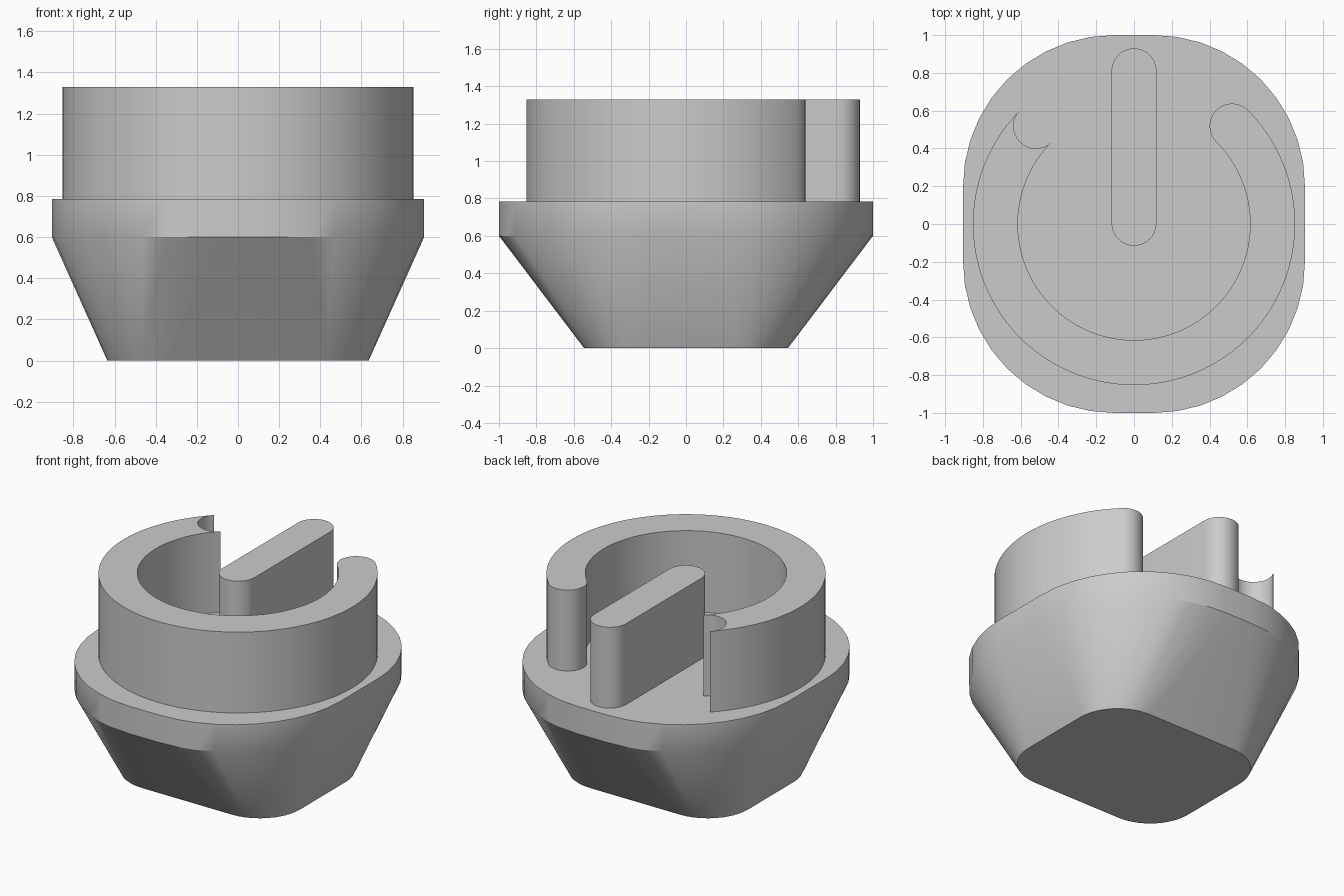
import bpy
import bmesh
from math import sin, cos, pi, radians

if "Cube" in bpy.data.objects:
    bpy.data.objects.remove(bpy.data.objects["Cube"], do_unlink=True)

# Single plain grey material
grey = bpy.data.materials.new("plain grey")
grey.use_nodes = True
colour = (0.6, 0.6, 0.6, 1)
grey.diffuse_color = colour
grey.node_tree.nodes["Principled BSDF"].inputs["Base Color"].default_value = colour


def arc(cx, cy, r, start, end, steps):
    """Points along a circular arc, angles in degrees."""
    angles = [radians(start + (end - start) * i / steps) for i in range(steps + 1)]
    return [(cx + r * cos(a), cy + r * sin(a)) for a in angles]


def rounded_rect(half_x, half_y, r, steps=10):
    """Counter-clockwise rounded rectangle outline."""
    x, y = half_x - r, half_y - r
    corners = [(x, y), (-x, y), (-x, -y), (x, -y)]
    return [p for i, (cx, cy) in enumerate(corners)
            for p in arc(cx, cy, r, 90 * i, 90 * i + 90, steps)]


def loft(name, sections):
    """Closed solid through (height, outline) sections with equal point counts."""
    bm = bmesh.new()
    loops = [[bm.verts.new((x, y, z)) for x, y in outline] for z, outline in sections]
    count = len(loops[0])
    for low, high in zip(loops, loops[1:]):
        for i in range(count):
            j = (i + 1) % count
            bm.faces.new((low[i], low[j], high[j], high[i]))
    bm.faces.new(loops[0][::-1])
    bm.faces.new(loops[-1])
    bmesh.ops.recalc_face_normals(bm, faces=bm.faces)
    mesh = bpy.data.meshes.new(name)
    bm.to_mesh(mesh)
    bm.free()
    mesh.materials.append(grey)
    obj = bpy.data.objects.new(name, mesh)
    bpy.context.collection.objects.link(obj)
    bpy.ops.object.select_all(action="DESELECT")
    obj.select_set(True)
    bpy.context.view_layer.objects.active = obj
    bpy.ops.object.shade_smooth_by_angle(angle=radians(30))
    return obj


RIM_LOW, RIM_TOP, TOP = 0.6, 0.785, 1.33
OUTER, INNER = 0.853, 0.615
MID, HALF = (OUTER + INNER) / 2, (OUTER - INNER) / 2

# Tapered base with an upright rim
foot = rounded_rect(0.635, 0.545, 0.3)
rim = rounded_rect(0.905, 1.0, 0.8)
loft("base", [(0, foot), (RIM_LOW, rim), (RIM_TOP, rim)])

# Open ring with round ends, gap towards the back
tip = MID * cos(pi / 4)
ring = arc(0, 0, OUTER, 135, 405, 72)
ring += arc(tip, tip, HALF, 45, 225, 16)[1:]
ring += arc(0, 0, INNER, 405, 135, 72)[1:]
ring += arc(-tip, tip, HALF, -45, -225, 16)[1:-1]
loft("open_ring", [(RIM_TOP, ring), (TOP, ring)])

# Round-ended bar running through the gap
bar = arc(0, 0.93 - HALF, HALF, 0, 180, 16) + arc(0, 0.004, HALF, 180, 360, 16)
loft("centre_bar", [(RIM_TOP, bar), (TOP, bar)])
